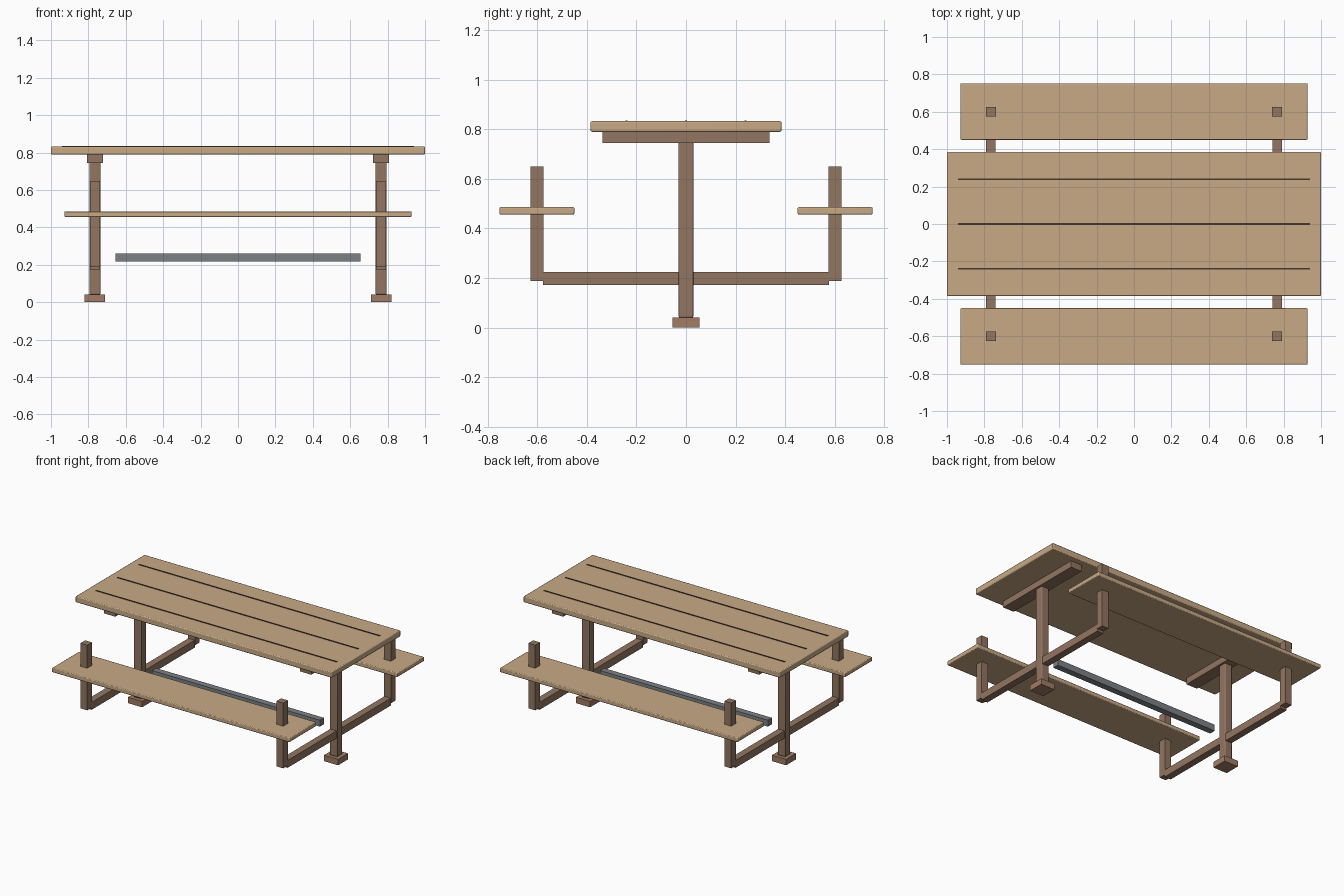
import bpy, math

if "Cube" in bpy.data.objects:
    bpy.data.objects.remove(bpy.data.objects["Cube"])


def material(name, rgb):
    m = bpy.data.materials.new(name)
    m.diffuse_color = (*rgb, 1)
    m.use_nodes = True
    m.node_tree.nodes["Principled BSDF"].inputs["Base Color"].default_value = m.diffuse_color
    return m


PLANK = material("plank_wood", (0.58, 0.40, 0.24))
FRAME = material("frame_wood", (0.29, 0.18, 0.12))
FOOT = material("foot_wood", (0.36, 0.20, 0.13))
GAP = material("dark_gap", (0.06, 0.04, 0.03))
STEEL = material("steel", (0.20, 0.22, 0.24))


def box(name, center, size, mat, bevel=0.0):
    bpy.ops.mesh.primitive_cube_add(size=1, location=center)
    o = bpy.context.object
    o.name = name
    o.scale = size
    bpy.ops.object.transform_apply(location=False, rotation=False, scale=True)
    o.data.materials.append(mat)
    if bevel:
        b = o.modifiers.new("edge", 'BEVEL')
        b.width = bevel
        b.segments = 2
        bpy.ops.object.shade_smooth_by_angle(angle=math.radians(40))
    return o


# Table top with dark plank gaps laid on it
box("table_top", (0, 0, 0.811), (2.0, 0.77, 0.043), PLANK, 0.006)
for i, y in enumerate((-0.24, 0, 0.24)):
    box(f"plank_gap_{i}", (0, y, 0.833), (1.88, 0.009, 0.006), GAP)

# Benches
for side, sy in (("front", -1), ("back", 1)):
    box(f"{side}_seat", (0, sy * 0.601, 0.471), (1.855, 0.302, 0.03), PLANK, 0.005)

# End frames: foot, post, top cleat, cross arm and seat uprights
for end, x in (("left", -0.765), ("right", 0.765)):
    box(f"{end}_foot", (x, 0, 0.021), (0.11, 0.11, 0.042), FOOT)
    box(f"{end}_post", (x, 0, 0.395), (0.06, 0.06, 0.71), FRAME, 0.006)
    box(f"{end}_cleat", (x, 0, 0.767), (0.087, 0.675, 0.046), FRAME)
    box(f"{end}_cross_arm", (x, 0, 0.199), (0.05, 1.152, 0.052), FRAME)
    for side, sy in (("front", -1), ("back", 1)):
        box(f"{end}_{side}_upright", (x, sy * 0.6, 0.419), (0.052, 0.052, 0.46), FRAME)

# Central steel stretcher
box("stretcher", (0, 0, 0.239), (1.31, 0.045, 0.045), STEEL)
